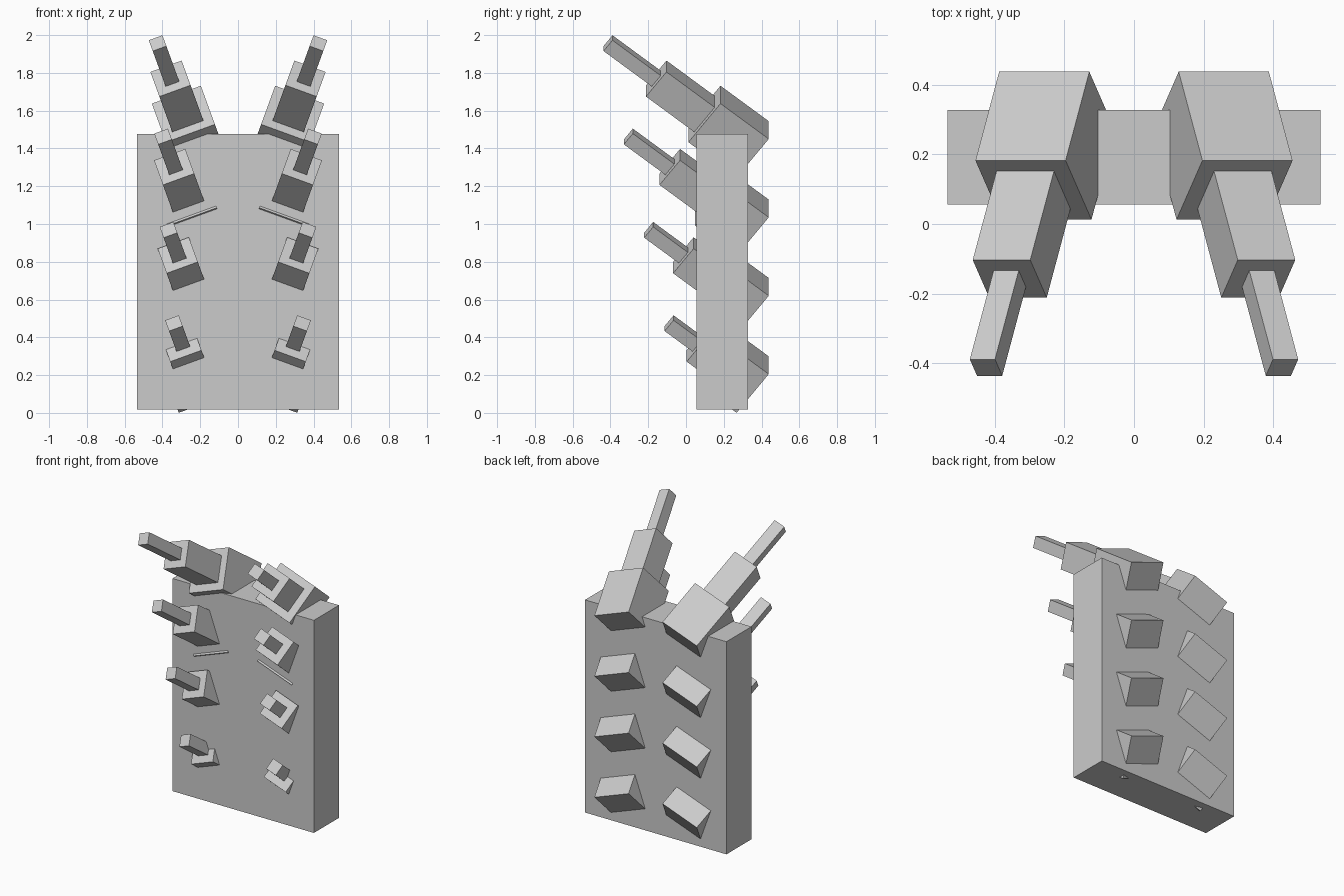
import bpy, math
from mathutils import Matrix, Vector

if "Cube" in bpy.data.objects:
    bpy.data.objects.remove(bpy.data.objects["Cube"])

grey = bpy.data.materials.new("light_grey")
grey.diffuse_color = (0.6, 0.6, 0.6, 1)
grey.use_nodes = True
grey.node_tree.nodes["Principled BSDF"].inputs["Base Color"].default_value = grey.diffuse_color


def box(name, size, matrix):
    """Flat-shaded box of the given size, placed by a matrix."""
    bpy.ops.mesh.primitive_cube_add(size=1)
    ob = bpy.context.object
    ob.name = name
    ob.data.transform(Matrix.Diagonal((*size, 1)))
    ob.matrix_world = matrix
    ob.data.materials.append(grey)
    return ob


# Upright slab body
box("body_slab", (1.072, 0.271, 1.457), Matrix.Translation((0, 0.192, 0.7475)))

# Four rows of stepped spikes, shorter towards the bottom, leaning up and outward
ROW_STEP = 0.415
WIDTHS = (0.276, 0.176, 0.077)
SINK = 0.01
for row in range(4):
    length = 0.324 - 0.0456 * row
    for side, label in ((1, "right"), (-1, "left")):
        # local z points along the spike
        rot = (Matrix.Rotation(side * math.radians(20), 4, 'Y')
               @ Matrix.Rotation(math.radians(90 - 38), 4, 'X'))
        axis = rot @ Vector((0, 0, 1))
        root = Vector((side * 0.221, 0.353, 1.395 - ROW_STEP * row))
        for i, w in enumerate(WIDTHS):
            sink = SINK if i else 0
            start = i * length - sink
            centre = root + axis * (start + (length + sink) / 2)
            box(f"spike_{label}_row{row + 1}_step{i + 1}", (w, w, length + sink),
                Matrix.Translation(centre) @ rot)
